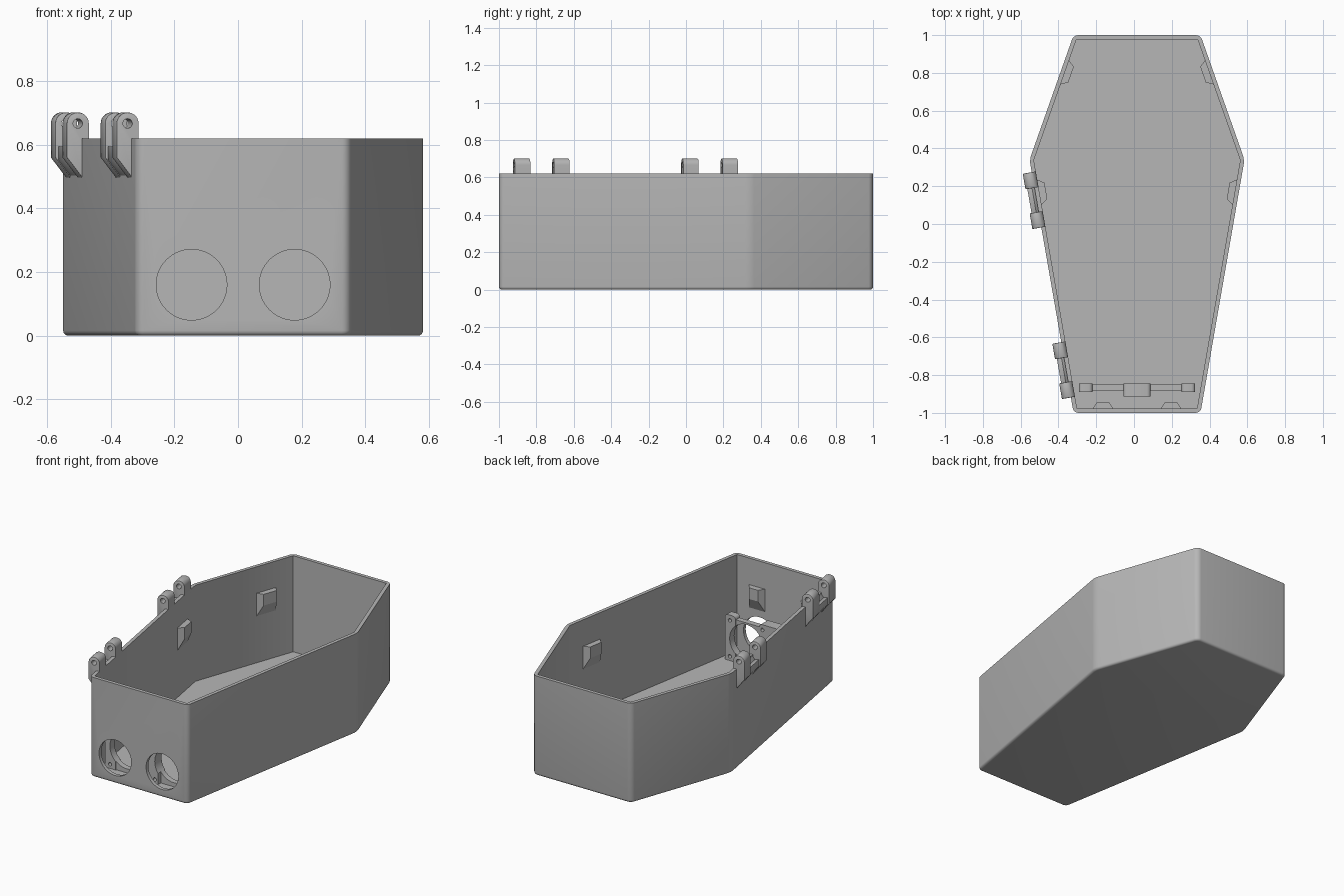
import bpy, bmesh, math
from mathutils import Vector, Matrix

cube = bpy.data.objects.get("Cube")
if cube:
    bpy.data.objects.remove(cube, do_unlink=True)

GREY = (0.47, 0.47, 0.47, 1)
mat = bpy.data.materials.new("light_grey")
mat.use_nodes = True
mat.diffuse_color = GREY
mat.node_tree.nodes["Principled BSDF"].inputs["Base Color"].default_value = GREY

CX, HEIGHT, WALL = 0.016, 0.62, 0.022
FLOOR = 0.022


def finish(name, bm, matrix=Matrix()):
    """Turn a bmesh into a shaded object."""
    bmesh.ops.recalc_face_normals(bm, faces=bm.faces)
    bm.transform(matrix)
    mesh = bpy.data.meshes.new(name)
    bm.to_mesh(mesh)
    bm.free()
    mesh.materials.append(mat)
    obj = bpy.data.objects.new(name, mesh)
    bpy.context.collection.objects.link(obj)
    return obj


def prism(points, vec):
    """Extrude a closed loop of 3D points along a vector."""
    bm = bmesh.new()
    face = bm.faces.new([bm.verts.new(p) for p in points])
    new = bmesh.ops.extrude_face_region(bm, geom=[face])["geom"]
    bmesh.ops.translate(bm, vec=vec, verts=[v for v in new if isinstance(v, bmesh.types.BMVert)])
    return bm


def bevel(bm, test, width, segments):
    edges = [e for e in bm.edges if test(e)]
    bmesh.ops.bevel(bm, geom=edges, offset=width, segments=segments, profile=0.5, affect='EDGES')


def rod(centre, axis, radius, depth, sides=64):
    """Cylinder used as a cutter."""
    bm = bmesh.new()
    bmesh.ops.create_cone(bm, cap_ends=True, segments=sides, radius1=radius, radius2=radius, depth=depth)
    turn = Vector((0, 0, 1)).rotation_difference(Vector(axis)).to_matrix().to_4x4()
    return finish("cutter", bm, Matrix.Translation(centre) @ turn)


def boolean(obj, other, operation='DIFFERENCE'):
    other.hide_render = True
    mod = obj.modifiers.new("boolean", 'BOOLEAN')
    mod.operation, mod.solver, mod.object = operation, 'EXACT', other
    bpy.context.view_layer.objects.active = obj
    bpy.ops.object.modifier_apply(modifier=mod.name)
    bpy.data.objects.remove(other, do_unlink=True)


def smooth(obj, angle=35):
    bpy.ops.object.select_all(action='DESELECT')
    obj.select_set(True)
    bpy.context.view_layer.objects.active = obj
    bpy.ops.object.shade_smooth_by_angle(angle=math.radians(angle))


# Six-sided plan, counter-clockwise from the front left-hand corner
half = [(-0.336, -1), (0.336, -1), (0.569, 0.34), (0.336, 1), (-0.336, 1), (-0.569, 0.34)]
outline = [Vector((x + CX, y, 0)) for x, y in half]


def inset(points, d):
    result = []
    for i, p in enumerate(points):
        a = (p - points[i - 1]).normalized()
        b = (points[(i + 1) % len(points)] - p).normalized()
        na, nb = Vector((-a.y, a.x, 0)), Vector((-b.y, b.x, 0))
        result.append(p + (na + nb) * d / (1 + na.dot(nb)))
    return result


def wall_frame(edge, y=None, x=None):
    """Matrix at the outer wall: X along the wall, Y inward, Z up."""
    a, b = outline[edge], outline[(edge + 1) % 6]
    t = (y - a.y) / (b.y - a.y) if y is not None else (x - a.x) / (b.x - a.x)
    u = (b - a).normalized()
    return Matrix.Translation(a.lerp(b, t)) @ Matrix.Rotation(math.atan2(u.y, u.x), 4, 'Z')


# Box body: rounded shell, hollowed, with two round front openings
bm = prism(outline, (0, 0, HEIGHT))
bevel(bm, lambda e: abs(e.verts[0].co.z - e.verts[1].co.z) > 0.1, 0.025, 5)
bevel(bm, lambda e: max(v.co.z for v in e.verts) < 0.001, 0.016, 4)
body = finish("box_body", bm)
cavity = prism([p + Vector((0, 0, FLOOR)) for p in inset(outline, WALL)], (0, 0, 1))
boolean(body, finish("cavity_cutter", cavity))
HOLES = [(CX + s * 0.162, 0.16) for s in (-1, 1)]
for x, z in HOLES:
    boolean(body, rod((x, -1, z), (0, 1, 0), 0.111, 0.1))
smooth(body)


# Mounting frame standing behind the openings
def block(x0, x1, y0, y1, z0, z1, round_off=0.0):
    bm = prism([(x0, y0, z0), (x1, y0, z0), (x1, y0, z1), (x0, y0, z1)], (0, y1 - y0, 0))
    if round_off:
        bevel(bm, lambda e: abs(e.verts[0].co.y - e.verts[1].co.y) > 0.01
              and e.verts[0].co.z > z1 - 0.001, round_off, 4)
    return finish("block", bm)


frame = block(CX - 0.30, CX + 0.30, -0.885, -0.85, 0.01, 0.284)
frame.name = "mounting_frame"
for x0, x1, y0 in ((-0.308, -0.235, -0.89), (-0.072, 0.072, -0.912), (0.235, 0.308, -0.89)):
    boolean(frame, block(CX + x0, CX + x1, y0, -0.845, 0.008, 0.305, 0.02), 'UNION')
for x, z in HOLES:
    boolean(frame, rod((x, -0.87, z), (0, 1, 0), 0.113, 0.2))
    for sx in (-1, 1):
        for sz in (-1, 1):
            boolean(frame, rod((x + sx * 0.112, -0.87, z + sz * 0.112), (0, 1, 0), 0.011, 0.2, 20))
smooth(frame)


# Inner catches: chamfered blocks tapering down into the walls
def catch(name, matrix, width):
    bm = bmesh.new()
    w, n, back, deep = width / 2, width / 2 - 0.026, WALL - 0.004, WALL + 0.035
    for z in (0.455, 0.385):
        for x, y in ((-w, back), (w, back), (n, deep), (-n, deep)):
            bm.verts.new((x, y, z))
    for x in (-w, w):
        bm.verts.new((x, back, 0.305))
    bmesh.ops.convex_hull(bm, input=bm.verts)
    finish(name, bm, matrix)


for side, x in (("right", CX - 0.18), ("left", CX + 0.18)):
    catch("front_catch_" + side, wall_frame(0, x=x), 0.115)
for edge, y, name in ((1, 0.165, "left_long"), (2, 0.81, "left_short"),
                      (4, 0.81, "right_short"), (5, 0.165, "right_long")):
    catch(name + "_catch", wall_frame(edge, y=y), 0.14)

# Hinges on the right-hand long wall: paired knuckles on a sloping bracket
OUT, IN, PIN_Z = -0.048, 0.022, 0.667
MID, RAD = (OUT + IN) / 2, (IN - OUT) / 2
arc = [(MID - RAD * math.cos(math.pi * i / 14), PIN_Z + RAD * math.sin(math.pi * i / 14))
       for i in range(15)]
knuckle = [(OUT, 0.56)] + arc + [(IN, 0.6), (0.006, 0.6), (0.006, 0.49)]
bracket = [(OUT + 0.01, 0.552), (OUT + 0.01, 0.595), (MID, 0.59), (0.006, 0.618), (0.006, 0.495)]


def hinge_part(profile, length, y, name):
    bm = prism([(-length / 2, p[0], p[1]) for p in profile], (length, 0, 0))
    bevel(bm, lambda e: abs(e.verts[0].co.x - e.verts[1].co.x) < 0.001
          and max(v.co.y for v in e.verts) < 0.0061, 0.004, 2)
    return finish(name, bm, wall_frame(5, y=y))


for label, y_mid in (("rear", 0.128), ("front", -0.772)):
    for end, dy in (("rear", 0.105), ("front", -0.105)):
        m = wall_frame(5, y=y_mid + dy)
        part = hinge_part(knuckle, 0.084, y_mid + dy, f"{label}_hinge_{end}_knuckle")
        axis = m.to_3x3() @ Vector((1, 0, 0))
        boolean(part, rod(m @ Vector((0, MID, PIN_Z)), axis, 0.015, 0.2, 24))
        smooth(part)
    smooth(hinge_part(bracket, 0.15, y_mid, label + "_hinge_bracket"))
